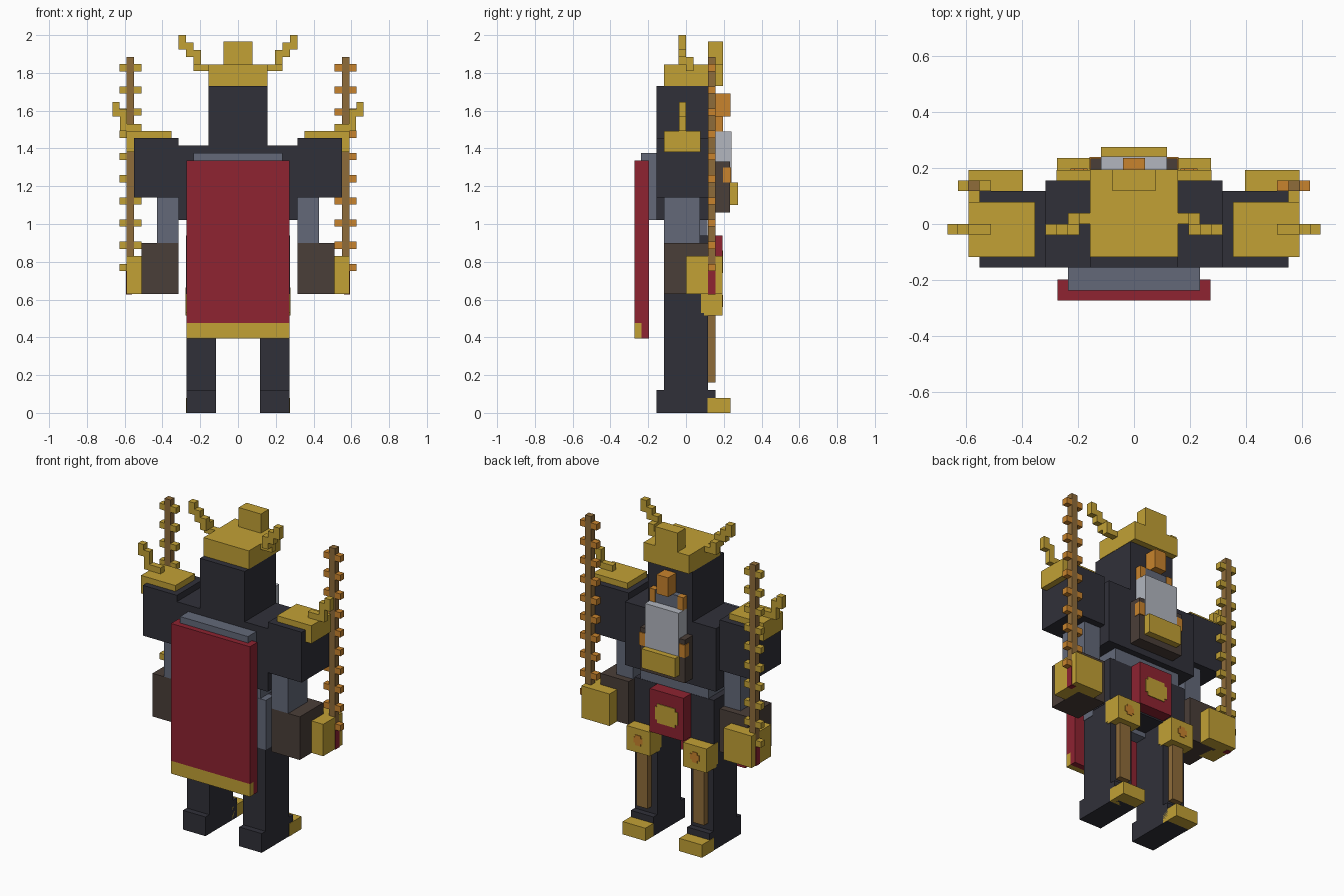
import bpy

default = bpy.data.objects.get("Cube")
if default:
    bpy.data.objects.remove(default, do_unlink=True)


def linear(c):
    c /= 255
    return c / 12.92 if c <= 0.04045 else ((c + 0.055) / 1.055) ** 2.4


def material(name, *rgb):
    m = bpy.data.materials.new(name)
    m.use_nodes = True
    color = [linear(c) for c in rgb] + [1]
    m.diffuse_color = color
    bsdf = m.node_tree.nodes["Principled BSDF"]
    bsdf.inputs["Base Color"].default_value = color
    bsdf.inputs["Roughness"].default_value = 0.8
    return m


DARK = material("charcoal", 48, 48, 57)
STEEL = material("steel_blue", 99, 105, 121)
BROWN = material("dark_brown", 74, 62, 56)
RED = material("crimson", 142, 35, 49)
GOLD = material("gold", 194, 161, 53)
ORANGE = material("orange", 200, 131, 45)
WOOD = material("bronze", 143, 108, 58)
SILVER = material("silver", 178, 182, 191)

# Corner indices of the six outward faces of a box
FACES = [(0, 1, 3, 2), (4, 6, 7, 5), (0, 4, 5, 1), (2, 3, 7, 6), (0, 2, 6, 4), (1, 5, 7, 3)]


def boxes(name, mat, *spans):
    """One object made of boxes, each given as x, y and z ranges."""
    verts, faces = [], []
    for xr, yr, zr in spans:
        base = len(verts)
        verts += [(x, y, z) for x in sorted(xr) for y in yr for z in zr]
        faces += [[base + i for i in f] for f in FACES]
    mesh = bpy.data.meshes.new(name)
    mesh.from_pydata(verts, [], faces)
    mesh.materials.append(mat)
    obj = bpy.data.objects.new(name, mesh)
    bpy.context.scene.collection.objects.link(obj)


def pair(name, mat, *spans):
    """The same boxes on the left and, mirrored, on the right."""
    for side, s in (("left", 1), ("right", -1)):
        boxes(f"{side}_{name}", mat, *[((s * x[0], s * x[1]), y, z) for x, y, z in spans])


def mid(half):
    return (-half, half)


# Head and crown
boxes("head", DARK, (mid(.155), mid(.155), (1.415, 1.73)))
boxes("crown", GOLD, (mid(.157), (-.117, .195), (1.73, 1.845)))
boxes("crown_crest", GOLD, (mid(.077), (.117, .195), (1.845, 1.965)))
pair("crown_horn", GOLD,
     ((.155, .235), (0, .04), (1.81, 1.845)),
     ((.195, .235), (0, .04), (1.845, 1.885)),
     ((.195, .235), (-.04, 0), (1.845, 1.92)),
     ((.235, .275), (-.04, 0), (1.885, 1.96)),
     ((.275, .315), (-.04, 0), (1.925, 2.0)))

# Face ornament and beard
boxes("brow_gem", ORANGE, (mid(.04), (.155, .235), (1.57, 1.69)))
boxes("nose_plate", STEEL, (mid(.077), (.155, .19), (1.49, 1.57)))
pair("cheek_gem", ORANGE, ((.077, .117), (.155, .195), (1.49, 1.57)))
boxes("beard", SILVER, (mid(.117), (.155, .24), (1.22, 1.49)))

# Chest
boxes("chest", DARK, (mid(.315), mid(.155), (1.02, 1.415)))
boxes("chest_plate", BROWN, (mid(.155), (.155, .233), (1.06, 1.33)))
pair("chest_clasp", ORANGE, ((.117, .158), (.195, .238), (1.22, 1.3)))
boxes("chest_buckle", GOLD, (mid(.117), (.23, .275), (1.1, 1.22)))

# Waist, hips and belt
boxes("waist", STEEL, (mid(.235), mid(.115), (.94, 1.02)))
boxes("hips", DARK, (mid(.275), (-.04, .117), (.66, .94)))
boxes("hip_guard", STEEL, (mid(.275), (-.117, -.04), (.63, .94)))
boxes("belt_crest", RED, (mid(.117), (.117, .193), (.67, .94)))
boxes("belt_emblem", GOLD,
      (mid(.078), (.192, .197), (.76, .84)),
      (mid(.062), (.192, .197), (.74, .86)))

# Cape on its shoulder bar
boxes("cape_mount", STEEL, (mid(.235), (-.237, -.155), (1.02, 1.375)))
boxes("cape", RED, (mid(.273), (-.272, -.197), (.475, 1.335)),
      (mid(.273), (-.235, -.197), (.395, .475)))
boxes("cape_trim", GOLD, (mid(.273), (-.272, -.235), (.395, .475)))

# Legs
pair("leg", DARK, ((.117, .273), mid(.117), (.12, .66)))
pair("foot", DARK, ((.117, .273), mid(.155), (0, .12)))
pair("toe_cap", GOLD, ((.117, .275), (.115, .235), (0, .08)))
pair("shin_strip", WOOD, ((.157, .233), (.117, .155), (.16, .52)))
pair("knee_guard", GOLD,
     ((.115, .277), (.08, .193), (.53, .665)),
     ((.115, .277), (.095, .193), (.515, .53)))
pair("knee_gem", ORANGE,
     ((.165, .227), (.192, .197), (.575, .61)),
     ((.178, .214), (.192, .197), (.56, .625)))

# Arms
pair("shoulder", DARK, ((.315, .55), (-.155, .117), (1.14, 1.455)))
pair("shoulder_guard", GOLD, ((.352, .59), (-.117, .078), (1.38, 1.492)))
pair("shoulder_spike", GOLD,
     ((.51, .625), (-.038, 0), (1.492, 1.53)),
     ((.588, .625), (-.038, 0), (1.53, 1.57)),
     ((.588, .665), (-.038, 0), (1.57, 1.61)),
     ((.627, .665), (-.038, 0), (1.61, 1.645)))
pair("arm", STEEL, ((.315, .43), (-.117, .075), (.9, 1.14)))
pair("glove", BROWN, ((.315, .51), (-.117, .117), (.63, .9)))
pair("fist", GOLD, ((.395, .59), (0, .193), (.63, .83)))

# Toothed staffs held in the fists
pair("staff_grip", RED, ((.56, .593), (.117, .155), (.628, .75)))
pair("staff", WOOD, ((.55, .591), (.117, .155), (.75, 1.885)))
for side, s, mat in (("left", 1, ORANGE), ("right", -1, GOLD)):
    teeth = []
    for i in range(10):
        z = .77 + i * .1175
        for a, b in ((.51, .55), (.591, .627)):
            teeth.append(((s * a, s * b), (.117, .155), (z - .019, z + .019)))
    boxes(side + "_staff_teeth", mat, *teeth)
